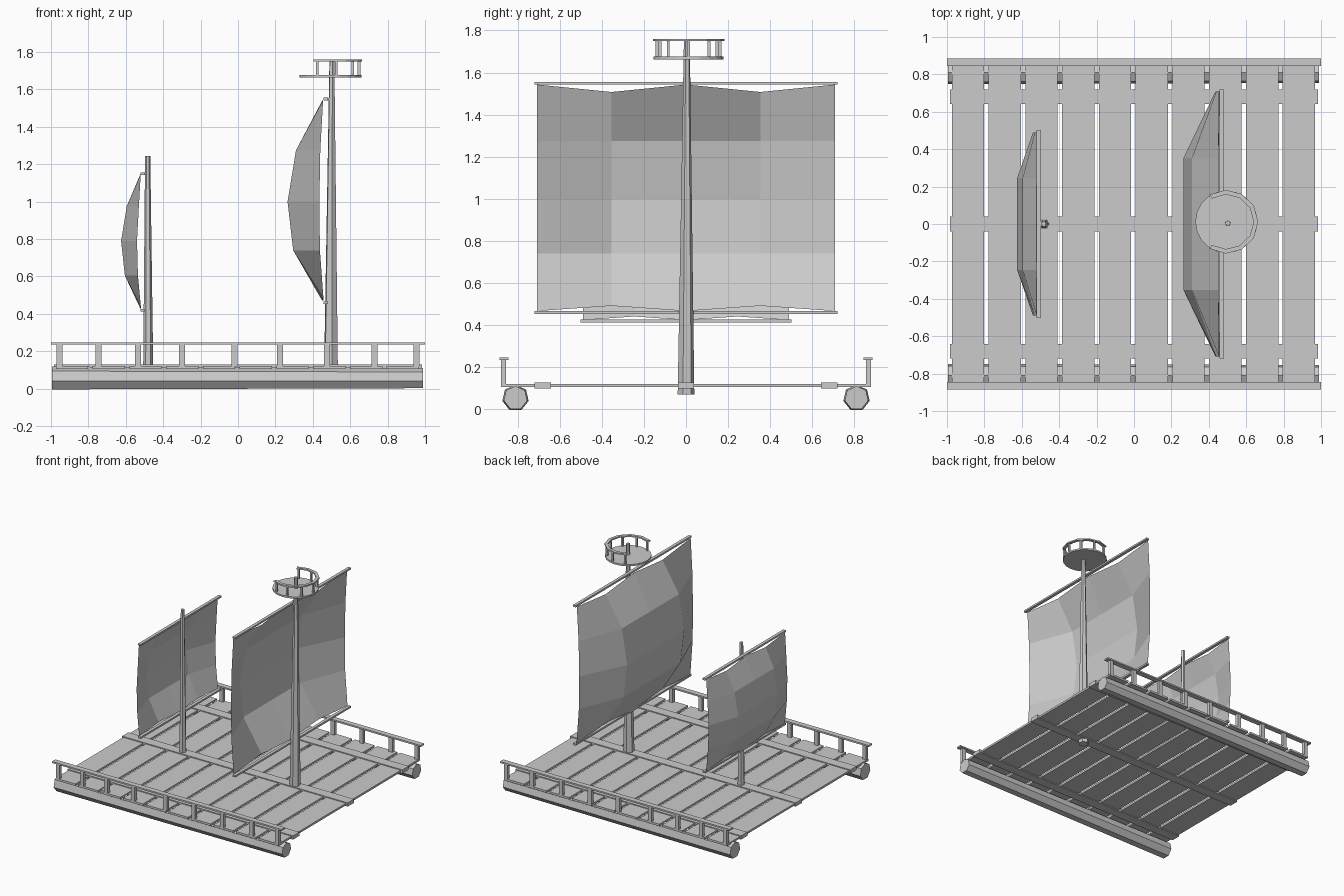
import bpy, bmesh, math
from mathutils import Vector

if "Cube" in bpy.data.objects:
    bpy.data.objects.remove(bpy.data.objects["Cube"])

grey = bpy.data.materials.new("plain_grey")
grey.use_nodes = True
colour = (0.6, 0.6, 0.6, 1)
grey.diffuse_color = colour
grey.node_tree.nodes["Principled BSDF"].inputs["Base Color"].default_value = colour


def finish(name, bm):
    mesh = bpy.data.meshes.new(name)
    bm.normal_update()
    bm.to_mesh(mesh)
    bm.free()
    mesh.materials.append(grey)
    obj = bpy.data.objects.new(name, mesh)
    bpy.context.collection.objects.link(obj)
    return obj


def box(name, centre, size):
    bm = bmesh.new()
    bmesh.ops.create_cube(bm, size=1)
    for v in bm.verts:
        v.co = Vector(centre) + v.co * Vector(size)
    return finish(name, bm)


def pole(name, start, end, r1, r2, sides):
    bm = bmesh.new()
    start, end = Vector(start), Vector(end)
    axis = end - start
    bmesh.ops.create_cone(bm, cap_ends=True, segments=sides,
                          radius1=r1, radius2=r2, depth=axis.length)
    turn = axis.to_track_quat('Z', 'Y')
    for v in bm.verts:
        v.co = turn @ v.co + (start + end) / 2
    return finish(name, bm)


# Deck planks and the three cross beams holding them
for i in range(10):
    x = (i - 4.5) * 0.1965 - 0.003
    box(f"deck_plank_{i + 1}", (x, 0, 0.113), (0.173, 1.76, 0.016))
for label, y in (("right", -0.68), ("middle", 0), ("left", 0.68)):
    box(f"cross_beam_{label}", (0, y, 0.113), (1.965, 0.078, 0.03))

# Floating logs and railings on both sides
posts = (-0.955, -0.745, -0.535, -0.3, -0.02, 0.225, 0.475, 0.73, 0.955)
for label, s in (("right", -1), ("left", 1)):
    pole(f"log_{label}", (-0.995, s * 0.81, 0.054), (0.99, s * 0.81, 0.054),
         0.064, 0.057, 7)
    box(f"rail_{label}", (0, s * 0.865, 0.241), (2, 0.042, 0.012))
    for i, x in enumerate(posts):
        box(f"rail_post_{label}_{i + 1}", (x, s * 0.867, 0.178),
            (0.032, 0.026, 0.12))


# A billowing sail with five rows and five columns
def sail(name, rows, half):
    dip = half * 0.05
    bm = bmesh.new()
    grid = []
    for r, (z, edge_x, belly_x) in enumerate(rows):
        line = []
        for c in range(-2, 3):
            x = edge_x if abs(c) == 2 else belly_x
            # scalloped upper and lower hems
            lift = 0
            if abs(c) == 1:
                lift = {0: -dip, 4: dip * 0.7}.get(r, 0)
            line.append(bm.verts.new((x, c * half / 2, z + lift)))
        grid.append(line)
    for a, b in zip(grid, grid[1:]):
        for c in range(4):
            bm.faces.new((a[c], a[c + 1], b[c + 1], b[c]))
    return finish(name, bm)


def rig(name, mast_x, yard_x, yard_half, zs):
    for label, z in zip(("upper", "lower"), zs):
        box(f"{name}_{label}_yard", (yard_x, 0, z),
            (0.024, yard_half * 2, 0.014))
        box(f"{name}_{label}_yard_tie", ((yard_x + mast_x) / 2, 0, z),
            (abs(mast_x - yard_x), 0.02, 0.012))


# Main mast with its sail
pole("main_mast", (0.497, 0, 0.07), (0.502, 0.004, 1.76), 0.04, 0.014, 6)
rig("main", 0.5, 0.468, 0.72, (1.549, 0.46))
sail("main_sail", [(1.543, 0.455, 0.452), (1.275, 0.44, 0.31),
                   (1.0, 0.435, 0.265), (0.74, 0.438, 0.295),
                   (0.467, 0.458, 0.452)], 0.708)

# Small mast with its sail
pole("small_mast", (-0.48, 0, 0.1), (-0.483, 0, 1.245), 0.027, 0.014, 6)
rig("small", -0.48, -0.508, 0.502, (1.15, 0.42))
sail("small_sail", [(1.147, -0.52, -0.522), (0.975, -0.53, -0.595),
                    (0.79, -0.54, -0.625), (0.605, -0.535, -0.605),
                    (0.424, -0.518, -0.52)], 0.49)

# Lookout platform with a railing open toward the sail
cx, cy = 0.494, 0.012
pole("lookout_floor", (cx, cy, 1.663), (cx, cy, 1.676), 0.166, 0.166, 20)
bm = bmesh.new()
rings = []
for i in range(9):
    a = math.radians(-122 + i * 30.5)
    ca, sa = math.cos(a), math.sin(a)
    rings.append([bm.verts.new((cx + r * ca, cy + r * sa, z))
                  for r, z in ((0.146, 1.749), (0.17, 1.749),
                               (0.17, 1.76), (0.146, 1.76))])
for a, b in zip(rings, rings[1:]):
    for k in range(4):
        n = (k + 1) % 4
        bm.faces.new((a[k], b[k], b[n], a[n]))
bm.faces.new(rings[0])
bm.faces.new(rings[-1][::-1])
bmesh.ops.recalc_face_normals(bm, faces=bm.faces)
finish("lookout_rail", bm)
for i in range(7):
    a = math.radians(-117 + i * 39)
    x, y = cx + 0.153 * math.cos(a), cy + 0.153 * math.sin(a)
    box(f"lookout_post_{i + 1}", (x, y, 1.712), (0.014, 0.014, 0.078))
